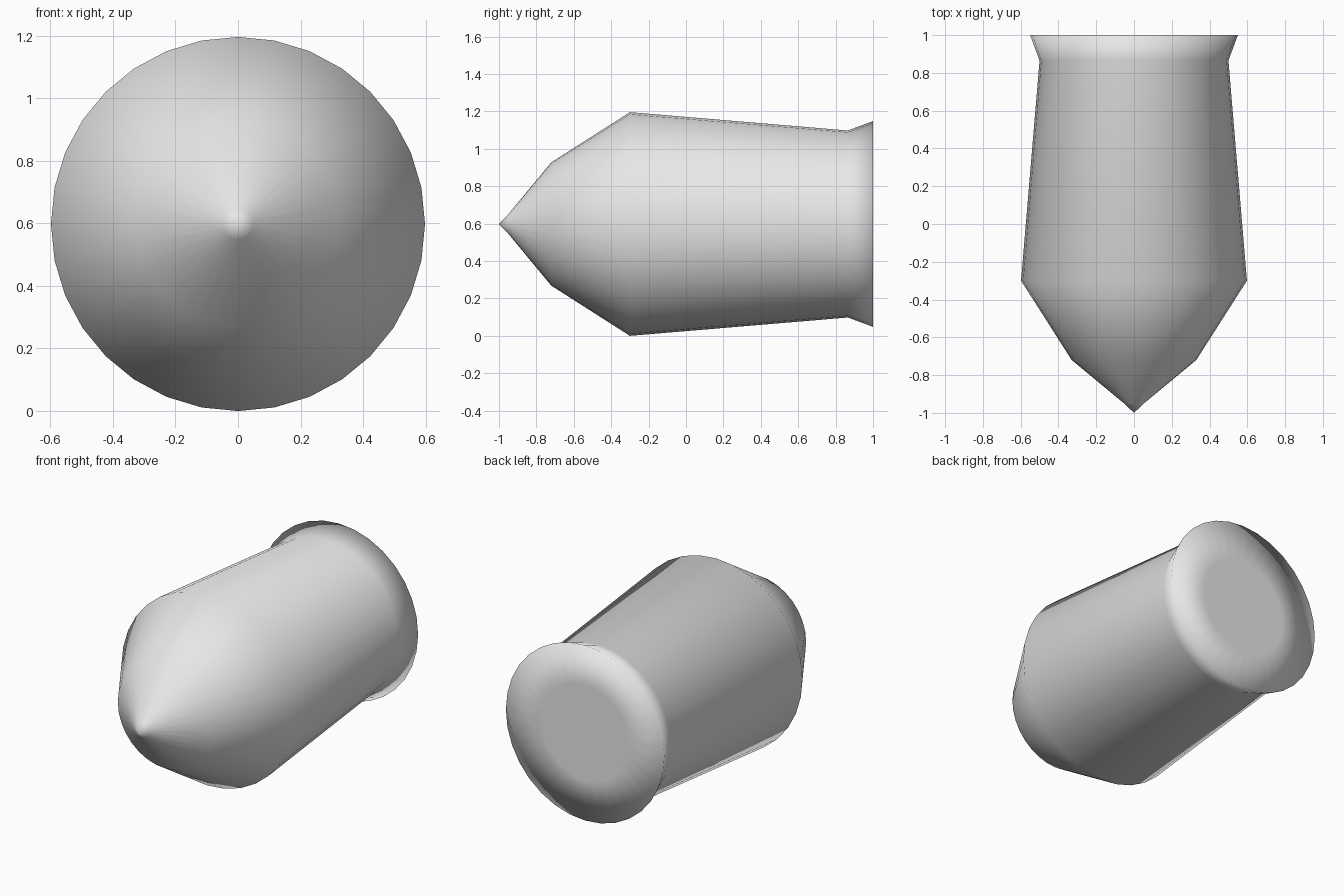
import bpy
import bmesh
import math

cube = bpy.data.objects.get("Cube")
if cube:
    bpy.data.objects.remove(cube, do_unlink=True)

SIDES = 32
AXIS_Z = 0.598

# Plain grey metal
grey = bpy.data.materials.new("plain grey")
grey.use_nodes = True
grey.diffuse_color = (0.8, 0.8, 0.8, 1)
grey.node_tree.nodes["Principled BSDF"].inputs["Base Color"].default_value = (0.8, 0.8, 0.8, 1)

# Half profile as (radius, y): nose, shoulder, tapering barrel, flared rim, base ring
profile = [(0.05, -0.952), (0.33, -0.72), (0.598, -0.30),
           (0.50, 0.865), (0.55, 1.0), (0.30, 1.0)]

bm = bmesh.new()
rings = []
for r, y in profile:
    ring = []
    for i in range(SIDES):
        a = 2 * math.pi * i / SIDES
        ring.append(bm.verts.new((r * math.sin(a), y, AXIS_Z + r * math.cos(a))))
    rings.append(ring)
tip = bm.verts.new((0, -1, AXIS_Z))

# Nose fan, side walls and flat base
for i in range(SIDES):
    j = (i + 1) % SIDES
    bm.faces.new((tip, rings[0][i], rings[0][j]))
    for a, b in zip(rings, rings[1:]):
        bm.faces.new((a[i], b[i], b[j], a[j]))
bm.faces.new(rings[-1])

bmesh.ops.recalc_face_normals(bm, faces=bm.faces)
for f in bm.faces:
    f.smooth = True

mesh = bpy.data.meshes.new("pointed_shell")
bm.to_mesh(mesh)
bm.free()
mesh.materials.append(grey)
shell = bpy.data.objects.new("pointed_shell", mesh)
bpy.context.collection.objects.link(shell)
